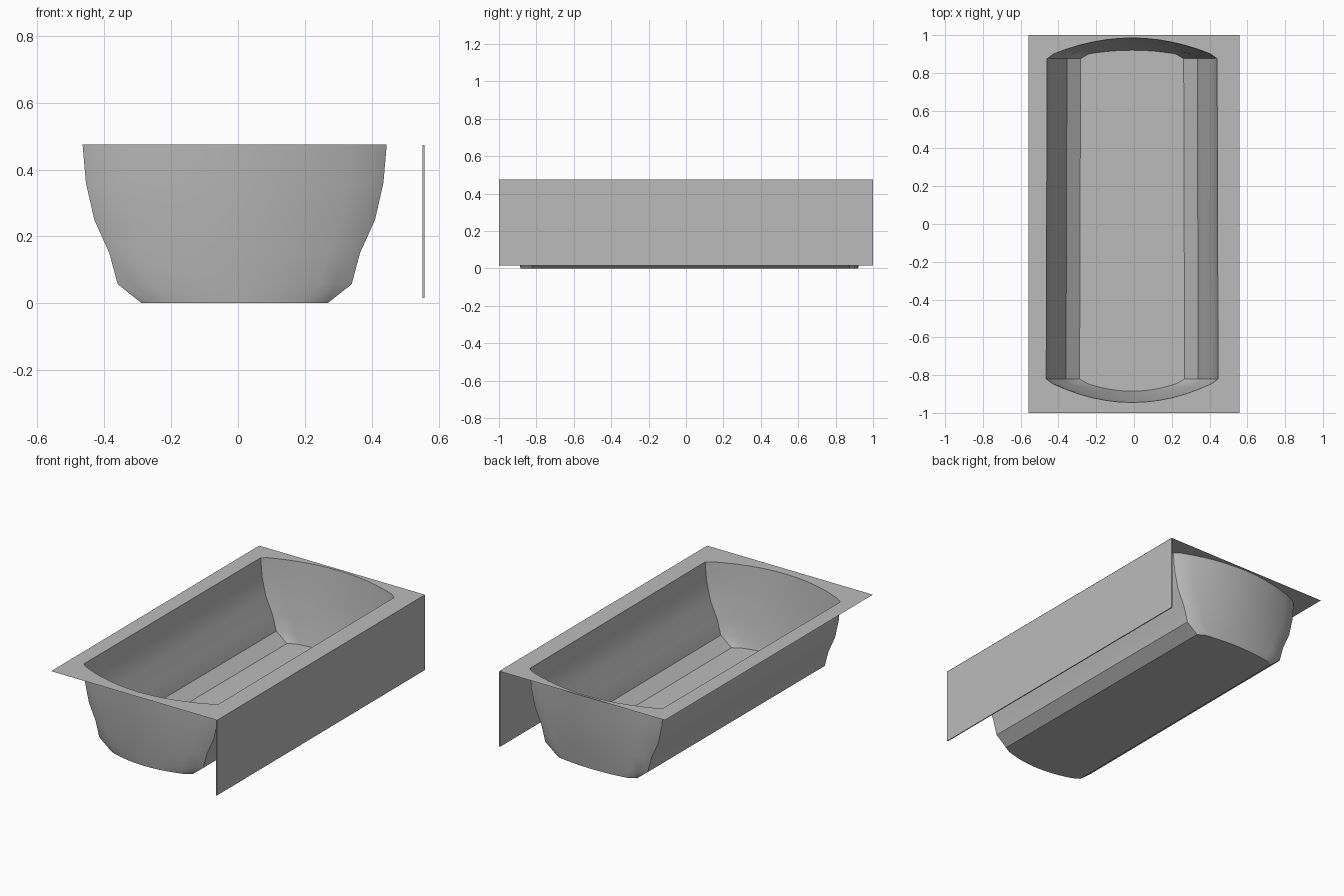
import bpy, bmesh

if "Cube" in bpy.data.objects:
    bpy.data.objects.remove(bpy.data.objects["Cube"])

# One enamel colour for the whole bath
enamel = bpy.data.materials.new("grey_enamel")
enamel.diffuse_color = (0.5, 0.5, 0.5, 1)
enamel.use_nodes = True
enamel.node_tree.nodes["Principled BSDF"].inputs["Base Color"].default_value = enamel.diffuse_color

CX = -0.01      # basin is slightly off centre, away from the apron
RIM_Z = 0.475

# Basin levels: z, half width, back bulge y, front bulge y, corner chamfer
LEVELS = [
    (RIM_Z, 0.455, 0.985, -0.945, 0.034),
    (0.36, 0.445, 0.974, -0.935, 0.036),
    (0.25, 0.42, 0.962, -0.923, 0.038),
    (0.15, 0.375, 0.948, -0.91, 0.040),
    (0.057, 0.35, 0.93, -0.895, 0.046),
    (0.0, 0.278, 0.92, -0.885, 0.042),
]


def loop_points(level, arc=12):
    """Closed outline: straight sides, chamfered corners, bowed ends."""
    z, half, back, front, ch = level
    pts = []
    for sign, side_y, peak, w in ((1, 0.875, back, half - 0.005),
                                  (-1, -0.82, front, half)):
        start = side_y + sign * 0.025
        pts.append((CX + sign * w, side_y, z))
        for i in range(arc + 1):
            t = 1 - 2 * i / arc
            y = start + (peak - start) * (1 - t * t)
            pts.append((CX + sign * t * (w - ch), y, z))
        pts.append((CX - sign * w, side_y, z))
    return pts


def finish(name, bm):
    mesh = bpy.data.meshes.new(name)
    bm.to_mesh(mesh)
    bm.free()
    obj = bpy.data.objects.new(name, mesh)
    bpy.context.collection.objects.link(obj)
    mesh.materials.append(enamel)
    bpy.ops.object.select_all(action='DESELECT')
    obj.select_set(True)
    bpy.context.view_layer.objects.active = obj
    bpy.ops.object.shade_smooth_by_angle(angle=0.6)
    return obj


# Basin: loft through the levels, closed with a flat floor
bm = bmesh.new()
rings = [[bm.verts.new(p) for p in loop_points(l)] for l in LEVELS]
for upper, lower in zip(rings, rings[1:]):
    n = len(upper)
    for i in range(n):
        j = (i + 1) % n
        bm.faces.new((upper[i], lower[i], lower[j], upper[j]))
bm.faces.new(rings[-1])
finish("basin", bm)

# Rim: flat deck with the basin outline cut out
bm = bmesh.new()
outer = [(-0.558, -1, RIM_Z), (0.558, -1, RIM_Z), (0.558, 1, RIM_Z), (-0.558, 1, RIM_Z)]
for outline in (outer, loop_points(LEVELS[0])):
    vs = [bm.verts.new(p) for p in outline]
    for i, v in enumerate(vs):
        bm.edges.new((v, vs[(i + 1) % len(vs)]))
bmesh.ops.triangle_fill(bm, edges=bm.edges[:], use_beauty=True, normal=(0, 0, 1))
finish("rim", bm)

# Apron: thin panel down the right side
bm = bmesh.new()
bmesh.ops.create_cube(bm, size=1)
bmesh.ops.scale(bm, vec=(0.006, 2, 0.458), verts=bm.verts)
bmesh.ops.translate(bm, vec=(0.555, 0, 0.245), verts=bm.verts)
finish("apron", bm)
